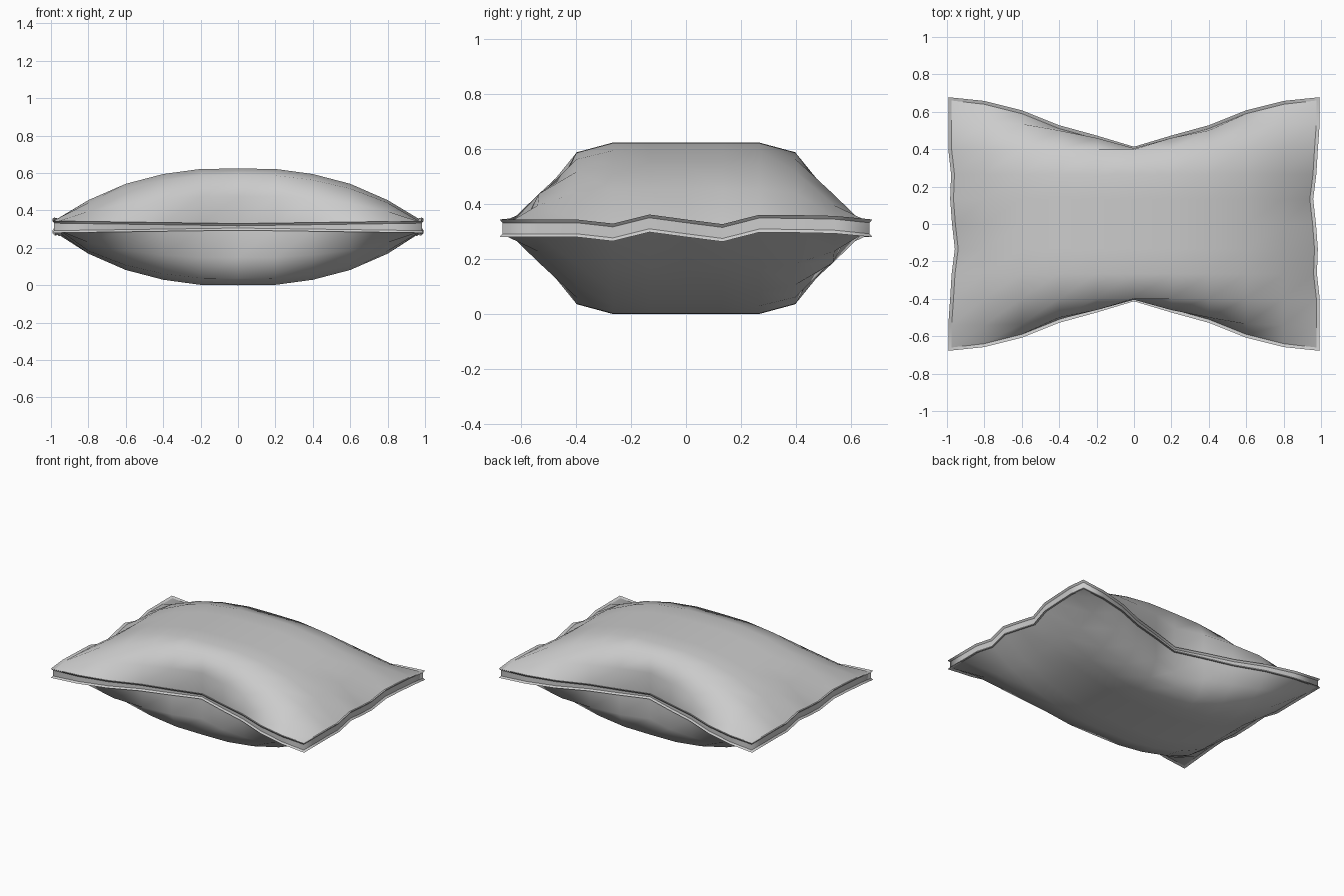
import bpy
import bmesh

cube = bpy.data.objects.get("Cube")
if cube:
    bpy.data.objects.remove(cube)

fabric = bpy.data.materials.new("grey fabric")
fabric.use_nodes = True
colour = (0.6, 0.6, 0.6, 1)
fabric.diffuse_color = colour
fabric.node_tree.nodes["Principled BSDF"].inputs["Base Color"].default_value = colour

N = 5            # grid steps from the centre to each edge
MID = 0.328      # height of the seam
COLUMN_X = [0, 0.2, 0.4, 0.6, 0.8, 0.975]
CROWN = [0.30, 0.295, 0.265, 0.21, 0.12, 0]        # puffiness along the length
FALL = [1, 1, 1, 0.88, 0.5, 0]                     # puffiness across the width
SEAM_Y = [0.395, 0.455, 0.51, 0.59, 0.64, 0.66]    # pinched waist outline
SHOULDER_Y = [0.405, 0.46, 0.50, 0.535, 0.54, 0.54]
# wrinkles on the short ends, keyed by row
END_DIP = {-2: 0.015, -1: 0.01, 0: 0.02, 1: 0.035, 2: 0.018, 3: 0.01}
END_WAVE = {-2: -0.015, -1: 0.018, 1: -0.017, 2: 0.017, 3: 0.016, 4: 0.013}


def sign(n):
    return (n > 0) - (n < 0)


def half_band(i, j):
    """Half the height of the seam band, thinner at the waist."""
    return 0.012 + 0.014 * abs(i) / N


def seam_point(i, j):
    """Position in plan and seam height of a grid point."""
    a, b = abs(i), abs(j)
    x = COLUMN_X[a]
    y = SEAM_Y[a] if b == N else SHOULDER_Y[a] if b == 4 else 0.133 * b
    z = MID
    if a == N:
        row = j * sign(i)
        x -= END_DIP.get(row, 0)
        z += END_WAVE.get(row, 0)
    return sign(i) * x, sign(j) * y, z


bm = bmesh.new()
span = range(-N, N + 1)


def cushion_face(side):
    """One puffed panel: side is 1 for the top, -1 for the bottom."""
    grid = {}
    for i in span:
        for j in span:
            x, y, z = seam_point(i, j)
            rise = CROWN[abs(i)] * FALL[abs(j)] + half_band(i, j)
            grid[i, j] = bm.verts.new((x, y, z + side * rise))
    for i in range(-N, N):
        for j in range(-N, N):
            quad = [grid[i, j], grid[i + 1, j], grid[i + 1, j + 1], grid[i, j + 1]]
            bm.faces.new(quad[::side])
    return grid


top = cushion_face(1)
bottom = cushion_face(-1)

# seam running round the outline
border = [(i, -N) for i in range(-N, N)] + [(N, j) for j in range(-N, N)]
border += [(-i, -j) for i, j in border]


def seam_loop(outward, extra, side):
    loop = []
    for i, j in border:
        x, y, z = seam_point(i, j)
        x += outward * sign(i) * (abs(i) == N)
        y += outward * sign(j) * (abs(j) == N)
        loop.append(bm.verts.new((x, y, z + side * (half_band(i, j) + extra))))
    return loop


loops = [
    [top[key] for key in border],
    seam_loop(0.018, 0.006, 1),
    seam_loop(0.008, -0.006, 1),
    seam_loop(0.008, -0.006, -1),
    seam_loop(0.018, 0.006, -1),
    [bottom[key] for key in border],
]
for upper, lower in zip(loops, loops[1:]):
    for k in range(len(border)):
        m = (k + 1) % len(border)
        bm.faces.new((upper[k], lower[k], lower[m], upper[m]))

# smooth fabric, crisp seam lines
bmesh.ops.recalc_face_normals(bm, faces=bm.faces)
for face in bm.faces:
    face.smooth = True
for loop in loops:
    for k in range(len(loop)):
        bm.edges.get((loop[k], loop[(k + 1) % len(loop)])).smooth = False

mesh = bpy.data.meshes.new("pillow")
bm.to_mesh(mesh)
bm.free()
mesh.materials.append(fabric)
pillow = bpy.data.objects.new("pillow", mesh)
bpy.context.collection.objects.link(pillow)

# rest it on the ground
lowest = min(v.co.z for v in mesh.vertices)
for v in mesh.vertices:
    v.co.z -= lowest
